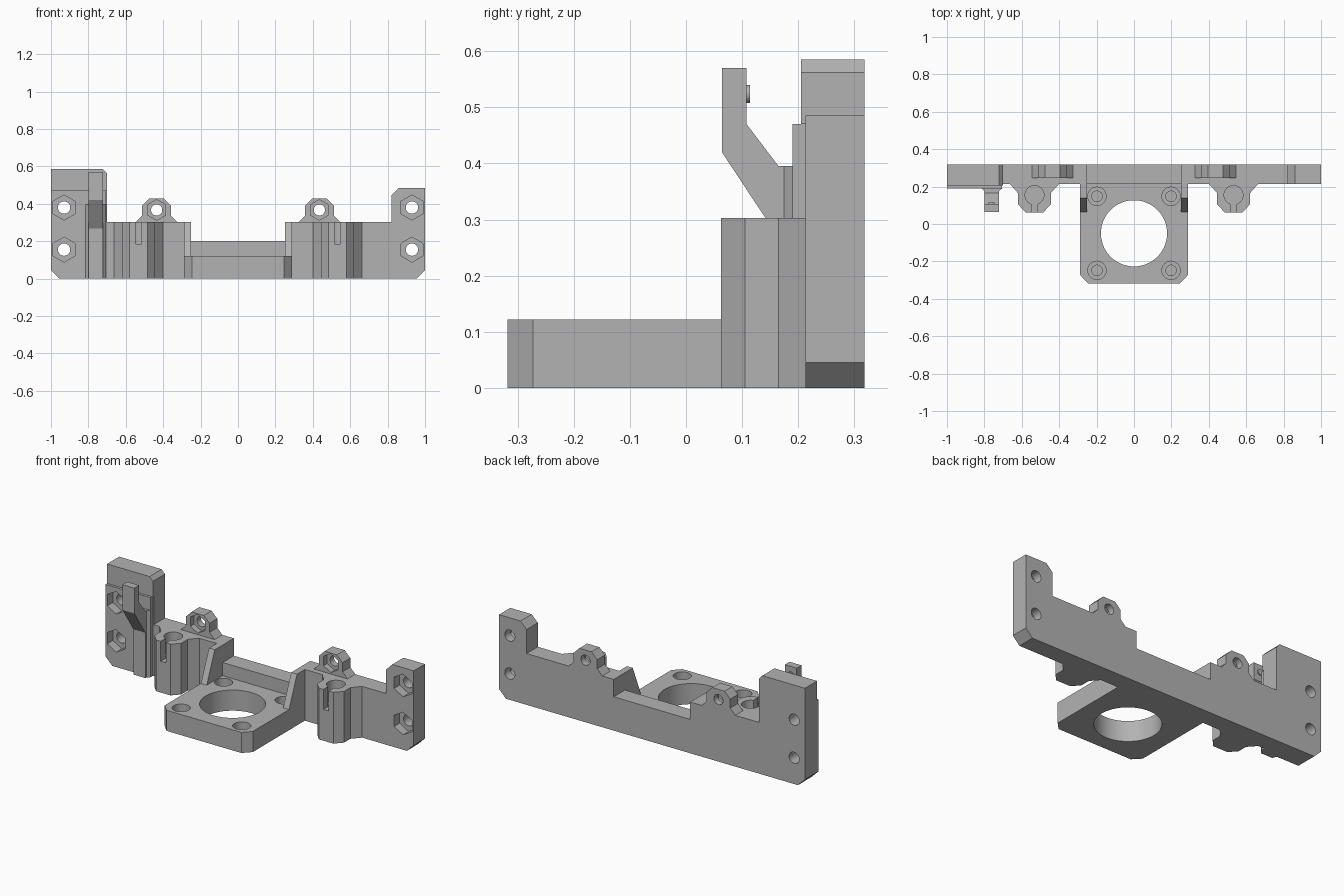
import bpy, bmesh, math
from mathutils import Vector

cube = bpy.data.objects.get("Cube")
if cube:
    bpy.data.objects.remove(cube, do_unlink=True)

GREY = (0.45, 0.45, 0.45, 1)
grey = bpy.data.materials.new("grey plastic")
grey.use_nodes = True
grey.diffuse_color = GREY
grey.node_tree.nodes["Principled BSDF"].inputs["Base Color"].default_value = GREY

BACK, FACE, PAD = 0.318, 0.213, 0.19
HOLE_Z = (0.155, 0.38)
AXES = {"x": lambda a, b, d: (d, a, b),
        "y": lambda a, b, d: (a, d, b),
        "z": lambda a, b, d: (a, b, d)}


def prism(name, outline, lo, hi, axis):
    """Extrude a 2D outline along an axis between two depths."""
    place = AXES[axis]
    bm = bmesh.new()
    base = [bm.verts.new(place(a, b, lo)) for a, b in outline]
    face = bm.faces.new(base)
    out = bmesh.ops.extrude_face_region(bm, geom=[face])
    tops = [v for v in out["geom"] if isinstance(v, bmesh.types.BMVert)]
    bmesh.ops.translate(bm, verts=tops, vec=Vector(place(0, 0, hi - lo)))
    bmesh.ops.recalc_face_normals(bm, faces=bm.faces)
    mesh = bpy.data.meshes.new(name)
    bm.to_mesh(mesh)
    bm.free()
    mesh.materials.append(grey)
    obj = bpy.data.objects.new(name, mesh)
    bpy.context.collection.objects.link(obj)
    return obj


def ring(a, b, r, n=40, start=0.0):
    return [(a + r * math.cos(start + math.tau * i / n),
             b + r * math.sin(start + math.tau * i / n)) for i in range(n)]


def hexagon(a, b, r):
    return ring(a, b, r, 6, math.pi / 6)


def rect(a0, a1, b0, b1):
    return [(a0, b0), (a1, b0), (a1, b1), (a0, b1)]


def flip(outline, side):
    return [(side * a, b) for a, b in outline]


def cut(obj, cutters):
    """Subtract each cutter from the part, then discard the cutters."""
    bpy.context.view_layer.objects.active = obj
    for c in cutters:
        c.hide_render = True
        mod = obj.modifiers.new("cut", "BOOLEAN")
        mod.operation = "DIFFERENCE"
        mod.solver = "EXACT"
        mod.object = c
        bpy.ops.object.modifier_apply(modifier=mod.name)
        bpy.data.objects.remove(c, do_unlink=True)


def smooth(obj):
    bpy.ops.object.select_all(action="DESELECT")
    obj.select_set(True)
    bpy.context.view_layer.objects.active = obj
    bpy.ops.object.shade_smooth_by_angle(angle=math.radians(25))


# Stepped back plate with a tall and a short tower
plate = prism("back_plate", [
    (-0.955, 0), (0.955, 0), (1, 0.045), (1, 0.485), (0.86, 0.485), (0.82, 0.445),
    (0.82, 0.303), (0.25, 0.303), (0.25, 0.2), (-0.25, 0.2), (-0.25, 0.303),
    (-0.7, 0.303), (-0.7, 0.562), (-0.722, 0.585), (-1, 0.585), (-1, 0.045)],
    FACE, BACK, "y")
pad = prism("tower_pad", [
    (-0.955, 0), (-0.705, 0), (-0.705, 0.47), (-1, 0.47), (-1, 0.045)],
    PAD, FACE, "y")
prism("tower_upper_pad", [
    (-1, 0.47), (-0.7, 0.47), (-0.7, 0.562), (-0.722, 0.585), (-1, 0.585)],
    0.205, FACE, "y")

# Screw holes and nut pockets through the towers
plate_cuts, pad_cuts = [], []
for z in HOLE_Z:
    for x in (-0.93, 0.93):
        plate_cuts.append(prism("hole_cutter", ring(x, z, 0.033), 0.1, 0.4, "y"))
    plate_cuts.append(prism("nut_cutter", hexagon(0.93, z, 0.067), 0.1, 0.265, "y"))
    plate_cuts.append(prism("nut_cutter", hexagon(-0.93, z, 0.067), 0.1, 0.242, "y"))
    pad_cuts.append(prism("nut_cutter", hexagon(-0.93, z, 0.067), 0.1, 0.3, "y"))
cut(plate, plate_cuts)
cut(pad, pad_cuts)
smooth(plate)

for side, label in ((-1, "right"), (1, "left")):
    # Lug with nut pocket on the top edge
    lug = prism(label + "_lug", flip([
        (0.325, 0.303), (0.545, 0.303), (0.512, 0.337), (0.512, 0.39), (0.475, 0.427),
        (0.395, 0.427), (0.358, 0.39), (0.358, 0.337)], side), 0.245, BACK, "y")
    cut(lug, [prism("hole_cutter", ring(side * 0.435, 0.367, 0.03), 0.1, 0.4, "y"),
              prism("nut_cutter", hexagon(side * 0.435, 0.367, 0.055), 0.1, 0.28, "y")])
    smooth(lug)

    # Rod boss with a blind socket and a front slot
    boss = prism(label + "_rod_boss", flip([
        (0.402, FACE), (0.445, 0.165), (0.445, 0.105), (0.485, 0.062),
        (0.58, 0.062), (0.62, 0.105), (0.62, 0.165), (0.663, FACE)], side),
        0, 0.303, "z")
    cut(boss, [prism("socket_cutter", ring(side * 0.532, 0.155, 0.051), 0.185, 0.4, "z"),
               prism("slot_cutter", rect(side * 0.532 - 0.017, side * 0.532 + 0.017,
                                         0, 0.155), 0.185, 0.4, "z")])
    smooth(boss)

    # Gusset between the motor shelf and the plate
    prism(label + "_gusset", [(0.065, 0.122), (FACE, 0.122), (FACE, 0.303), (0.14, 0.303)],
          *sorted((side * 0.25, side * 0.288)), "x")

# Motor shelf with centre bore and four blind counterbored holes
shelf = prism("motor_shelf", [
    (-0.245, -0.318), (0.245, -0.318), (0.288, -0.273), (0.288, FACE),
    (-0.288, FACE), (-0.288, -0.273)], 0, 0.122, "z")
shelf_cuts = [prism("bore_cutter", ring(0, -0.05, 0.177, 64), -0.1, 0.3, "z")]
for x in (-0.198, 0.198):
    for y in (-0.248, 0.148):
        shelf_cuts.append(prism("counterbore_cutter", ring(x, y, 0.049), 0.06, 0.3, "z"))
        shelf_cuts.append(prism("screw_cutter", ring(x, y, 0.028), 0.02, 0.3, "z"))
cut(shelf, shelf_cuts)
smooth(shelf)

# Tapered column and cranked arm in front of the tall tower
prism("arm_column", [(-0.815, PAD), (-0.8, 0.175), (-0.8, 0.165), (-0.722, 0.165),
                     (-0.722, 0.175), (-0.705, PAD)], 0, 0.395, "z")
prism("cranked_arm", [
    (0.165, 0.395), (0.108, 0.47), (0.108, 0.57), (0.064, 0.57), (0.064, 0.42),
    (0.14, 0.305), (0.165, 0.268)], -0.8, -0.722, "x")
nub = prism("arm_nub", ring(-0.761, 0.524, 0.016, 24), 0.108, 0.114, "y")
smooth(nub)
